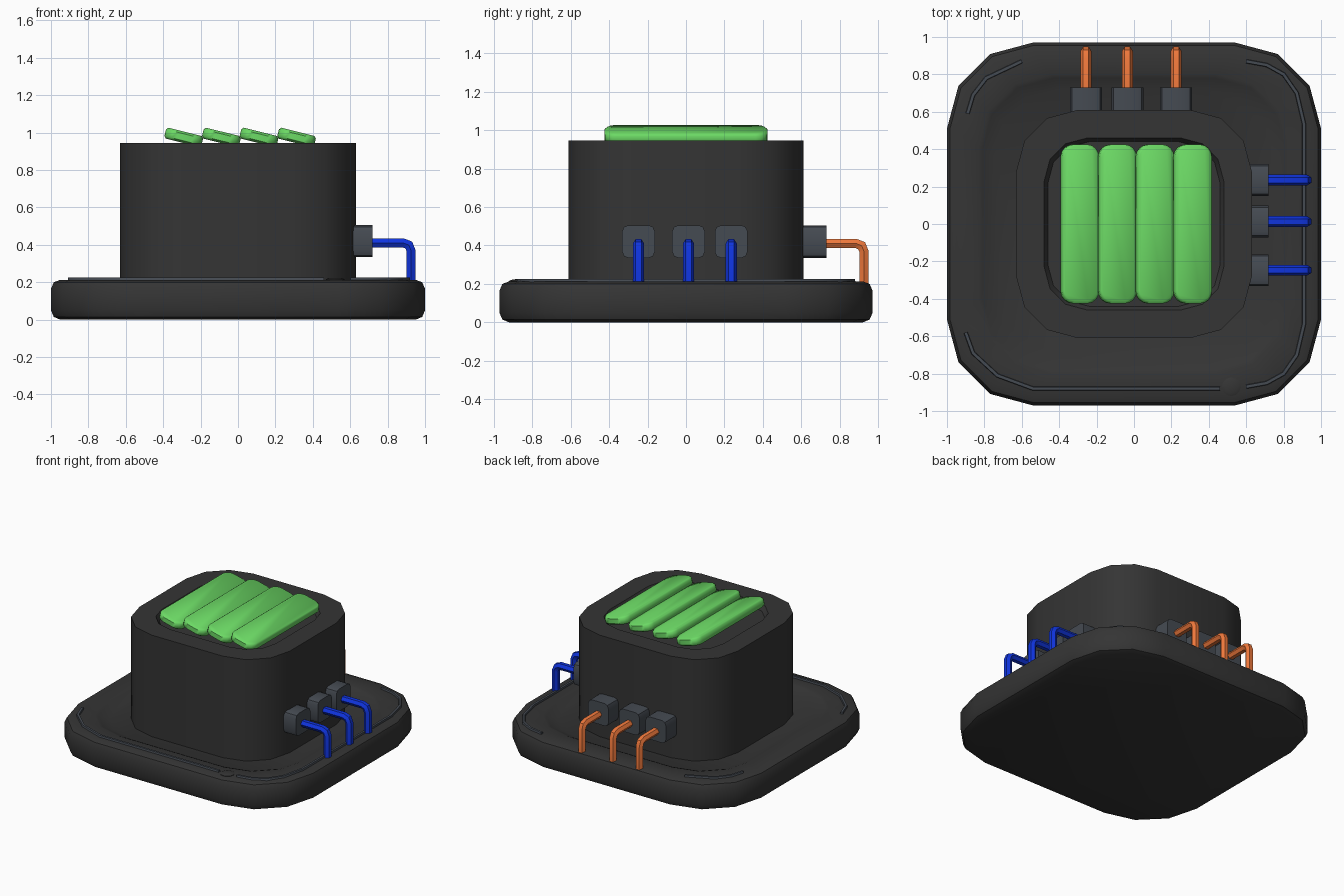
import bpy, bmesh, math
from mathutils import Vector, Matrix

if "Cube" in bpy.data.objects:
    bpy.data.objects.remove(bpy.data.objects["Cube"])


def material(name, rgb):
    m = bpy.data.materials.new(name)
    m.diffuse_color = (*rgb, 1)
    m.use_nodes = True
    m.node_tree.nodes["Principled BSDF"].inputs["Base Color"].default_value = m.diffuse_color
    return m


DARK = material("dark_plastic", (0.035, 0.035, 0.035))
SLATE = material("slate", (0.06, 0.07, 0.085))
GREEN = material("green", (0.15, 0.70, 0.13))
BLUE = material("blue", (0.005, 0.035, 0.75))
ORANGE = material("orange", (0.87, 0.19, 0.045))


def rounded_rect(hx, hy, r, seg=3):
    pts = []
    for i, (sx, sy) in enumerate([(1, 1), (-1, 1), (-1, -1), (1, -1)]):
        for k in range(seg + 1):
            a = math.pi / 2 * (i + k / seg)
            pts.append((sx * (hx - r) + r * math.cos(a), sy * (hy - r) + r * math.sin(a)))
    return pts


def skin(name, rings, mat, matrix=Matrix(), angle=40):
    """Join equal rings of points into a capped solid."""
    bm = bmesh.new()
    vs = [[bm.verts.new(matrix @ Vector(p)) for p in ring] for ring in rings]
    n = len(vs[0])
    for a, b in zip(vs, vs[1:]):
        for i in range(n):
            bm.faces.new((a[i], a[(i + 1) % n], b[(i + 1) % n], b[i]))
    bm.faces.new(vs[0][::-1])
    bm.faces.new(vs[-1])
    bmesh.ops.recalc_face_normals(bm, faces=bm.faces)
    me = bpy.data.meshes.new(name)
    bm.to_mesh(me)
    bm.free()
    me.materials.append(mat)
    ob = bpy.data.objects.new(name, me)
    bpy.context.collection.objects.link(ob)
    bpy.ops.object.select_all(action='DESELECT')
    ob.select_set(True)
    bpy.context.view_layer.objects.active = ob
    bpy.ops.object.shade_smooth_by_angle(angle=math.radians(angle))
    return ob


def stack(name, levels, mat, matrix=Matrix(), seg=3, angle=40):
    rings = [[(x, y, z) for x, y in rounded_rect(hx, hy, r, seg)] for hx, hy, r, z in levels]
    return skin(name, rings, mat, matrix, angle)


def sweep(name, path, section, mat, side, matrix=Matrix()):
    """Sweep a section along a planar path; side is the plane's normal."""
    path, side, rings = [Vector(p) for p in path], Vector(side), []
    for i, p in enumerate(path):
        d_in = (p - path[max(i - 1, 0)]).normalized()
        d_out = (path[min(i + 1, len(path) - 1)] - p).normalized()
        t = (d_in + d_out).normalized()
        other = t.cross(side)
        widen = 1 / max(t.dot(d_out if d_out.length else d_in), 0.5)
        rings.append([p + side * u + other * v * widen for u, v in section])
    return skin(name, rings, mat, matrix)


# Base plate with rounded rim and shallow channel around the tower
stack("base", [
    (0.95, 0.92, 0.42, 0.0), (0.985, 0.955, 0.45, 0.015), (1.0, 0.97, 0.46, 0.05),
    (1.0, 0.97, 0.46, 0.165), (0.985, 0.955, 0.45, 0.20), (0.95, 0.92, 0.42, 0.213),
    (0.83, 0.80, 0.39, 0.213), (0.81, 0.78, 0.38, 0.205), (0.75, 0.72, 0.36, 0.175)], DARK)

# Tower with a recessed top
stack("tower", [
    (0.63, 0.61, 0.33, 0.16), (0.63, 0.61, 0.33, 0.945), (0.48, 0.46, 0.23, 0.945),
    (0.46, 0.44, 0.22, 0.91)], DARK)

# Four overlapping tilted slats
for i in range(4):
    m = Matrix.Translation((-0.29 + 0.201 * i, 0, 0.975)) @ Matrix.Rotation(math.radians(14), 4, 'Y')
    stack(f"slat_{i + 1}", [
        (0.092, 0.41, 0.055, -0.03), (0.102, 0.425, 0.065, -0.018),
        (0.102, 0.425, 0.065, 0.018), (0.092, 0.41, 0.055, 0.03)], GREEN, m, 4, 50)

# Sockets and bent cables: built facing +x, turned for the back
hexagon = [(0.029 * math.cos(k * math.pi / 3), 0.027 * math.sin(k * math.pi / 3)) for k in range(6)]
cable_path = [(0.70, 0, 0.41), (0.885, 0, 0.41), (0.913, 0, 0.399), (0.925, 0, 0.37), (0.925, 0, 0.19)]


def plug(name, offset, turn, wall, mat):
    m = turn @ Matrix.Translation((0, offset, 0))
    section = rounded_rect(0.085, 0.085, 0.032, 2)
    skin(name + "_socket", [[(x, u, 0.42 + v) for u, v in section] for x in (wall - 0.03, wall + 0.10)],
         SLATE, m)
    sweep(name + "_cable", cable_path, hexagon, mat, (0, 1, 0), m)


for i, y in enumerate((-0.247, 0.013, 0.235)):
    plug(f"right_{i + 1}", y, Matrix(), 0.62, BLUE)
for i, x in enumerate((-0.257, -0.035, 0.225)):
    plug(f"back_{i + 1}", -x, Matrix.Rotation(math.pi / 2, 4, 'Z'), 0.63, ORANGE)

# Thin trim strips on the base rim
strip_section = [(-0.01, -0.012), (-0.01, 0.012), (0.01, 0.008), (0.01, -0.008)]
right_half = [(0.60, 0.87), (0.71, 0.85), (0.80, 0.80), (0.87, 0.70), (0.91, 0.53)]
strips = {
    "front_strip": [(-0.90, -0.58), (-0.86, -0.69), (-0.73, -0.81), (-0.54, -0.88), (0.46, -0.88)],
    "right_strip": right_half + [(x, -y) for x, y in reversed(right_half)],
    "back_left_strip": [(-0.89, 0.59), (-0.86, 0.69), (-0.79, 0.78), (-0.60, 0.87)],
}
for name, pts in strips.items():
    sweep(name, [(x, y, 0.216) for x, y in pts], strip_section, SLATE, (0, 0, 1))

# Small button at the gap in the trim
stack("rim_button", [(0.05, 0.05, 0.049, 0.19), (0.05, 0.05, 0.049, 0.216), (0.035, 0.035, 0.034, 0.222)],
      DARK, Matrix.Translation((0.52, -0.87, 0)))
